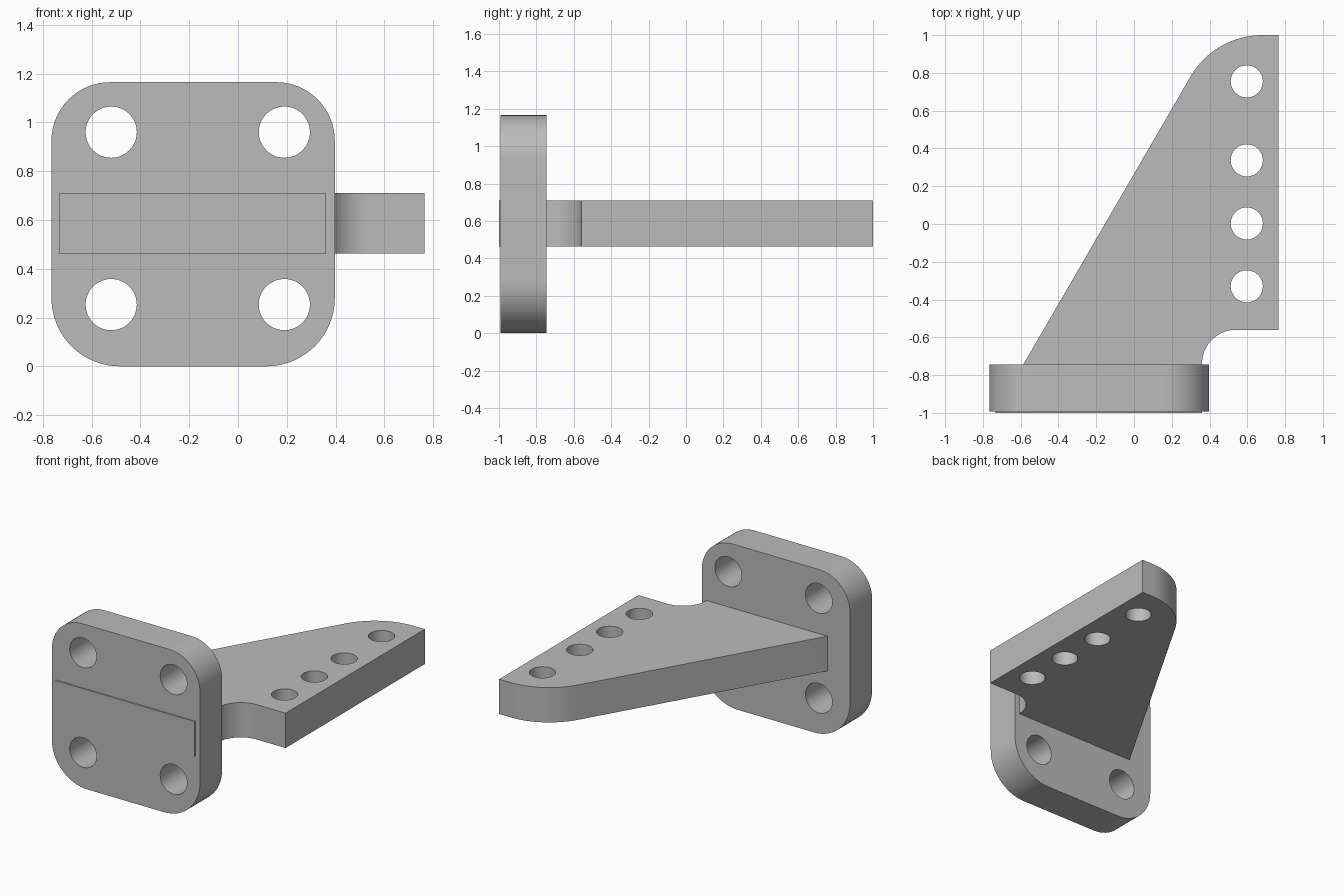
import bpy, bmesh
from math import sin, cos, radians
from mathutils import Matrix, Vector

cube = bpy.data.objects.get("Cube")
if cube:
    bpy.data.objects.remove(cube, do_unlink=True)

grey = bpy.data.materials.new("plain_grey")
grey.use_nodes = True
colour = (0.5, 0.5, 0.5, 1)
grey.diffuse_color = colour
grey.node_tree.nodes["Principled BSDF"].inputs["Base Color"].default_value = colour


def arc(cx, cy, r, start, end, steps=16):
    angles = [radians(start + (end - start) * i / steps) for i in range(steps + 1)]
    return [(cx + r * cos(a), cy + r * sin(a)) for a in angles]


def circle(cx, cy, r):
    return arc(cx, cy, r, 0, 360, 48)[:-1]


def drilled_plate(name, outline, holes, thickness, matrix):
    """Fill an outline around its holes, then extrude it into a solid."""
    bm = bmesh.new()
    for loop in [outline] + holes:
        verts = [bm.verts.new((x, y, 0)) for x, y in loop]
        for a, b in zip(verts, verts[1:] + verts[:1]):
            bm.edges.new((a, b))
    bmesh.ops.triangle_fill(bm, use_beauty=True, use_dissolve=False,
                            edges=bm.edges[:], normal=(0, 0, 1))
    result = bmesh.ops.extrude_face_region(bm, geom=bm.faces[:], use_keep_orig=True)
    top = [v for v in result["geom"] if isinstance(v, bmesh.types.BMVert)]
    bmesh.ops.translate(bm, verts=top, vec=(0, 0, thickness))
    bmesh.ops.transform(bm, matrix=matrix, verts=bm.verts[:])
    bmesh.ops.recalc_face_normals(bm, faces=bm.faces[:])
    mesh = bpy.data.meshes.new(name)
    bm.to_mesh(mesh)
    bm.free()
    mesh.materials.append(grey)
    obj = bpy.data.objects.new(name, mesh)
    bpy.context.collection.objects.link(obj)
    bpy.ops.object.select_all(action="DESELECT")
    obj.select_set(True)
    bpy.context.view_layer.objects.active = obj
    bpy.ops.object.shade_smooth_by_angle(angle=radians(30))
    return obj


# Upright mounting flange with four bolt holes
left, right, height = -0.765, 0.397, 1.165
low, high = 0.28, 0.24
flange = (arc(left + low, low, low, 180, 270) + arc(right - low, low, low, 270, 360)
          + arc(right - high, height - high, high, 0, 90)
          + arc(left + high, height - high, high, 90, 180))
bolt_holes = [circle(x, z, 0.105) for x in (-0.52, 0.19) for z in (0.253, 0.96)]
upright = Matrix.Translation(Vector((0, -0.745, 0))) @ Matrix.Rotation(radians(90), 4, "X")
drilled_plate("mounting_flange", flange, bolt_holes, 0.248, upright)

# Horizontal tapered arm whose tongue passes through the flange
arm = ([(-0.735, -1), (0.36, -1)] + arc(0.54, -0.74, 0.18, 180, 90)
       + [(0.765, -0.56), (0.765, 1)] + arc(0.68, 0.56, 0.44, 90, 149.8))
pin_holes = [circle(0.597, y, 0.085) for y in (-0.33, 0.003, 0.337, 0.755)]
drilled_plate("tapered_arm", arm, pin_holes, 0.247, Matrix.Translation(Vector((0, 0, 0.463))))
